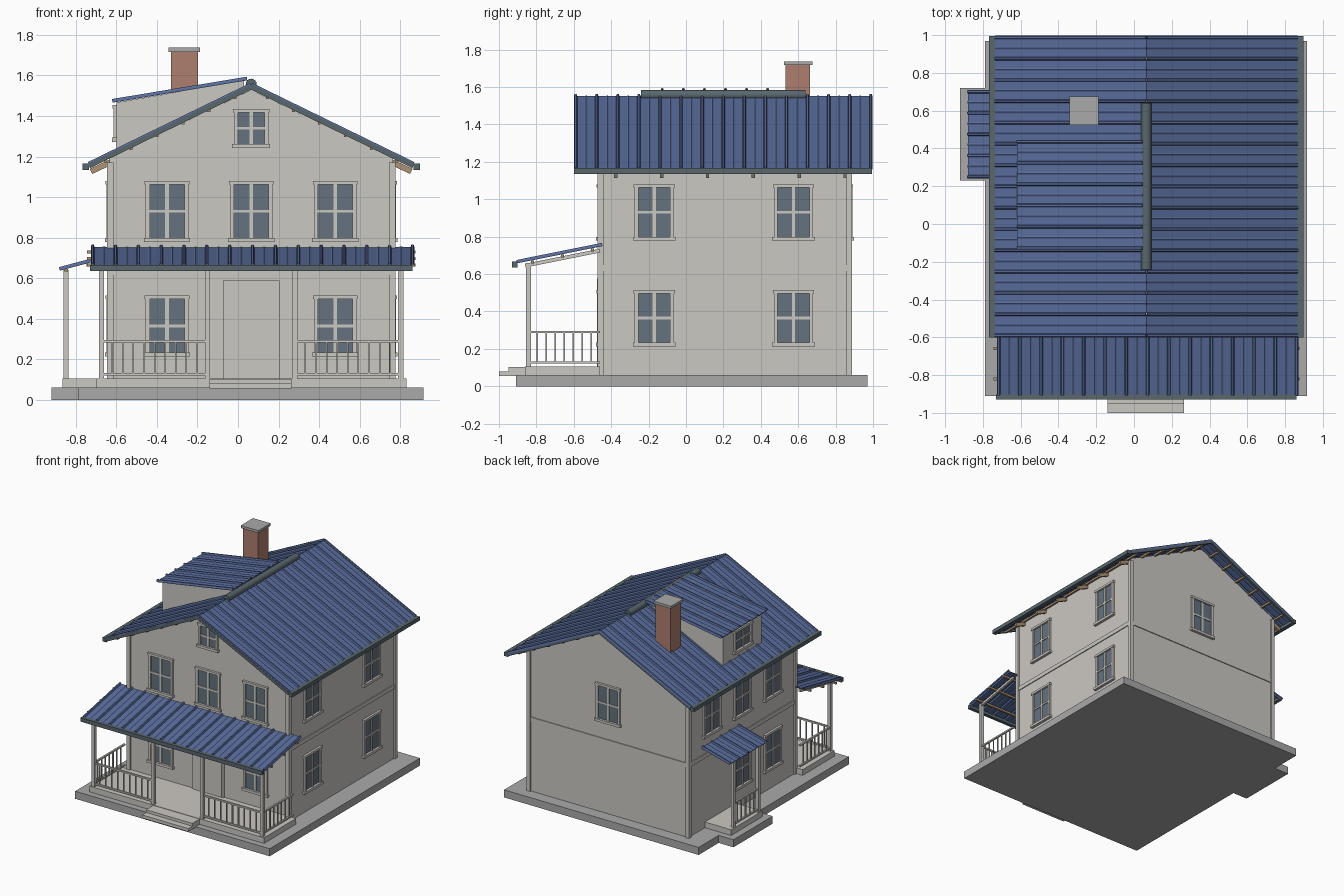
import bpy, bmesh
from math import radians
from mathutils import Vector

if "Cube" in bpy.data.objects:
    bpy.data.objects.remove(bpy.data.objects["Cube"], do_unlink=True)


def material(name, r, g, b):
    m = bpy.data.materials.new(name)
    m.use_nodes = True
    m.diffuse_color = (r, g, b, 1)
    m.node_tree.nodes["Principled BSDF"].inputs["Base Color"].default_value = (r, g, b, 1)
    return m


WALL = material("warm white", 0.60, 0.58, 0.545)
STONE = material("slab grey", 0.40, 0.40, 0.40)
BLUE = material("roof blue", 0.10, 0.15, 0.33)
TRIM = material("dark trim", 0.10, 0.135, 0.155)
GLASS = material("glass", 0.13, 0.17, 0.21)
TAN = material("timber", 0.42, 0.29, 0.17)
BRICK = material("brick", 0.42, 0.21, 0.155)


def finish(name, bm, mats):
    bmesh.ops.recalc_face_normals(bm, faces=bm.faces)
    mesh = bpy.data.meshes.new(name)
    bm.to_mesh(mesh)
    bm.free()
    for m in mats:
        mesh.materials.append(m)
    ob = bpy.data.objects.new(name, mesh)
    bpy.context.collection.objects.link(ob)
    return ob


def add_box(bm, x0, x1, y0, y1, z0, z1, index=0):
    new = bmesh.ops.create_cube(bm, size=1)["verts"]
    for v in new:
        v.co = Vector(((x0, x1)[v.co.x > 0], (y0, y1)[v.co.y > 0], (z0, z1)[v.co.z > 0]))
    for f in {f for v in new for f in v.link_faces}:
        f.material_index = index


def box(name, mat, *bounds):
    bm = bmesh.new()
    add_box(bm, *bounds)
    return finish(name, bm, [mat])


def prism(name, mat, outline, y0, y1):
    """Outline in x and z, extruded along y."""
    bm = bmesh.new()
    face = bm.faces.new([bm.verts.new((x, y0, z)) for x, z in outline])
    out = bmesh.ops.extrude_face_region(bm, geom=[face])["geom"]
    for v in out:
        if isinstance(v, bmesh.types.BMVert):
            v.co.y = y1
    return finish(name, bm, [mat])


def beam(name, mat, p, q, w, h):
    """Square-cut bar from p to q."""
    p, q = Vector(p), Vector(q)
    length = (q - p).length
    ob = box(name, mat, 0, length, -w / 2, w / 2, -h / 2, h / 2)
    ob.location = p
    ob.rotation_euler = (q - p).to_track_quat("X", "Z").to_euler()
    return ob


PITCH = 0.1127


def ribbed_sheet(name, start, along, fall, ribs):
    """Metal sheet: ribs spaced along one edge, running down the fall."""
    start, fall = Vector(start), Vector(fall)
    along = Vector(along).normalized()
    normal = along.cross(fall).normalized()
    if normal.z < 0:
        normal = -normal
    profile = []
    for i in range(ribs):
        c = i * PITCH
        profile += [(c - 0.009, 0), (c - 0.005, 0.012), (c + 0.005, 0.012), (c + 0.009, 0)]
        if i < ribs - 1:
            m = c + PITCH / 2
            profile += [(m - 0.008, 0), (m, 0.003), (m + 0.008, 0)]
    bm = bmesh.new()
    rows = []
    for t, h in profile:
        top = start + along * t + normal * h
        rows.append([bm.verts.new(top + o) for o in
                     (Vector(), fall, fall - normal * 0.006, -normal * 0.006)])
    for a, b in zip(rows, rows[1:]):
        for k in range(4):
            j = (k + 1) % 4
            bm.faces.new((a[k], a[j], b[j], b[k]))
    bm.faces.new(rows[0])
    bm.faces.new(rows[-1])
    return finish(name, bm, [BLUE])


def window(name, at, turn, w=0.19, h=0.28):
    """Two sashes with a mullion; local -y points out of the wall."""
    a, b = w / 2, h / 2
    bm = bmesh.new()
    add_box(bm, -a, a, -0.004, 0.01, -b, b, 1)
    for s in (-1, 1):
        add_box(bm, s * a - 0.01, s * a + 0.01, -0.014, 0.01, -b, b)
    add_box(bm, -0.009, 0.009, -0.011, 0.01, -b, b)
    add_box(bm, -a, a, -0.011, 0.01, -0.007, 0.007)
    add_box(bm, -a - 0.015, a + 0.015, -0.018, 0.01, b - 0.008, b + 0.01)
    add_box(bm, -a - 0.019, a + 0.019, -0.022, 0.01, -b - 0.012, -b + 0.008)
    ob = finish(name, bm, [WALL, GLASS])
    ob.location = at
    ob.rotation_euler.z = radians(turn)


def railing(name, p, q, count):
    p, q = Vector(p), Vector(q)
    for label, z in (("top", 0.29), ("bottom", 0.127)):
        lift = Vector((0, 0, z))
        beam(f"{name}_{label}_rail", WALL, p + lift, q + lift, 0.014, 0.012)
    bm = bmesh.new()
    for i in range(1, count + 1):
        c = p.lerp(q, i / (count + 1))
        add_box(bm, c.x - 0.004, c.x + 0.004, c.y - 0.004, c.y + 0.004, 0.127, 0.29)
    finish(name + "_balusters", bm, [WALL])


# Foundation, decks and steps
box("foundation", STONE, -0.79, 0.915, -0.91, 0.97, 0, 0.06)
box("side_foundation", STONE, -0.92, -0.79, 0.23, 0.72, 0, 0.06)
box("porch_deck", WALL, -0.70, 0.83, -0.86, -0.46, 0.06, 0.105)
box("side_deck", WALL, -0.865, -0.63, 0.28, 0.67, 0.06, 0.105)
box("lower_step", WALL, -0.14, 0.265, -1.0, -0.86, 0.055, 0.08)
box("upper_step", WALL, -0.14, 0.265, -0.95, -0.86, 0.08, 0.102)

# House body, corner boards and belt
MID = 0.065
L, R, F, B = MID - 0.70, MID + 0.70, -0.46, 0.875
prism("house_walls", WALL, [(L, 0.06), (R, 0.06), (R, 1.19), (MID, 1.53), (L, 1.19)], F, B)
for side, x in (("right", L), ("left", R)):
    for end, y in (("front", F), ("back", B)):
        box(f"{end}_{side}_corner", WALL, x - 0.012 - 0.008 * (x > 0), x + 0.012 + 0.008 * (x < 0),
            y - 0.012 - 0.008 * (y > 0), y + 0.012 + 0.008 * (y < 0), 0.06, 1.17)
box("belt", WALL, L - 0.007, R + 0.007, F - 0.007, B + 0.007, 0.615, 0.648)

# Windows and door
for i, x in enumerate((-0.35, MID, 0.48)):
    window(f"front_upper_window_{i}", (x, F, 0.93), 0)
    if x != MID:
        window(f"front_lower_window_{i}", (x, F, 0.365), 0)
window("attic_window", (MID, F, 1.34), 0, 0.15, 0.17)
window("back_window", (MID, B, 0.93), 180)
for y in (-0.17, 0.575):
    for z in (0.365, 0.93):
        window("left_side_window", (R, y, z), 90)
for y, z in ((-0.17, 0.93), (0.21, 0.93), (0.59, 0.93), (-0.17, 0.365), (0.21, 0.365)):
    window("right_side_window", (L, y, z), -90)
box("door_frame", WALL, -0.075, 0.205, F - 0.01, F, 0.105, 0.59)
box("door", WALL, -0.06, 0.19, F - 0.015, F, 0.105, 0.575)

# Main roof with barge boards, gutters, purlins and rafter tails
TOP, RUN, DROP = 1.552, 0.80, 0.39
Y0, Y1 = -0.6, 0.995
for s, side in ((-1, "right"), (1, "left")):
    ribbed_sheet(f"{side}_roof", (MID, Y0 + 0.01, TOP), (0, 1, 0), (s * RUN, 0, -DROP), 15)
    for end, y in (("front", Y0 + 0.008), ("back", Y1 - 0.008)):
        beam(f"{end}_{side}_barge", TRIM, (MID, y, TOP - 0.008),
             (MID + s * RUN, y, TOP - DROP - 0.008), 0.016, 0.024)
    x = MID + s * 0.816
    box(f"{side}_gutter", TRIM, x - 0.016, x + 0.016, Y0, Y1, 1.135, 1.166)
    for i in range(6):
        t = 0.1 + i * 0.16
        x, z = MID + s * RUN * t, TOP - DROP * t - 0.021
        box(f"{side}_purlin_{i}", TAN, x - 0.007, x + 0.007, Y0 + 0.02, Y1 - 0.02, z - 0.009, z + 0.007)
    for i in range(6):
        y = F + 0.085 + i * 0.245
        beam(f"{side}_rafter_{i}", TAN, (MID + s * 0.66, y, 1.188), (MID + s * 0.79, y, 1.127), 0.018, 0.028)
bpy.ops.mesh.primitive_cylinder_add(vertices=16, radius=0.027, depth=0.88,
                                    location=(MID, 0.2, 1.557), rotation=(radians(90), 0, 0))
ridge = bpy.context.object
ridge.name = "ridge_cap"
ridge.data.materials.append(TRIM)
bpy.ops.object.shade_smooth_by_angle()

# Dormer
prism("dormer_walls", WALL, [(-0.6, 1.21), (-0.6, 1.467), (0.03, 1.575), (0.03, 1.50)], -0.085, 0.395)
window("dormer_window", (-0.6, 0.155, 1.365), -90, 0.2, 0.16)
ribbed_sheet("dormer_roof", (0.045, -0.127, 1.582), (0, 1, 0), (-0.665, 0, -0.11), 6)

# Chimney
box("chimney", BRICK, -0.33, -0.197, 0.533, 0.664, 1.25, 1.717)
box("chimney_cap", STONE, -0.342, -0.187, 0.523, 0.676, 1.717, 1.737)

# Front porch
ribbed_sheet("porch_roof", (-0.717, -0.447, 0.755), (1, 0, 0), (0, -0.458, -0.092), 15)
box("porch_gutter", TRIM, -0.73, 0.86, -0.93, -0.902, 0.635, 0.666)
for y in (-0.82, -0.66, -0.5):
    z = 0.755 + (y + 0.447) * 0.2 - 0.015
    box("porch_purlin", TAN, -0.745, 0.875, y - 0.008, y + 0.008, z - 0.008, z + 0.007)
posts = (-0.673, -0.15, 0.28, 0.803)
for x in posts:
    box("porch_post", WALL, x - 0.013, x + 0.013, -0.855, -0.829, 0.105, 0.66)
    beam("porch_rafter", WALL, (x, -0.86, 0.645), (x, F, 0.725), 0.018, 0.02)
for i in (0, 2):
    railing(f"front_railing_{i}", (posts[i], -0.842, 0), (posts[i + 1], -0.842, 0), 9)
for x in (posts[0], posts[3]):
    railing("end_railing", (x, -0.842, 0), (x, F, 0), 7)

# Side porch
ribbed_sheet("side_porch_roof", (-0.63, 0.25, 0.71), (0, 1, 0), (-0.25, 0, -0.067), 5)
for y in (0.31, 0.62):
    box("side_porch_post", WALL, -0.86, -0.835, y - 0.012, y + 0.012, 0.105, 0.64)
for x, z in ((-0.847, 0.641), (-0.74, 0.668)):
    box("side_porch_purlin", TAN, x - 0.008, x + 0.008, 0.26, 0.69, z - 0.009, z + 0.004)
railing("side_railing", (-0.847, 0.31, 0), (-0.847, 0.62, 0), 5)
